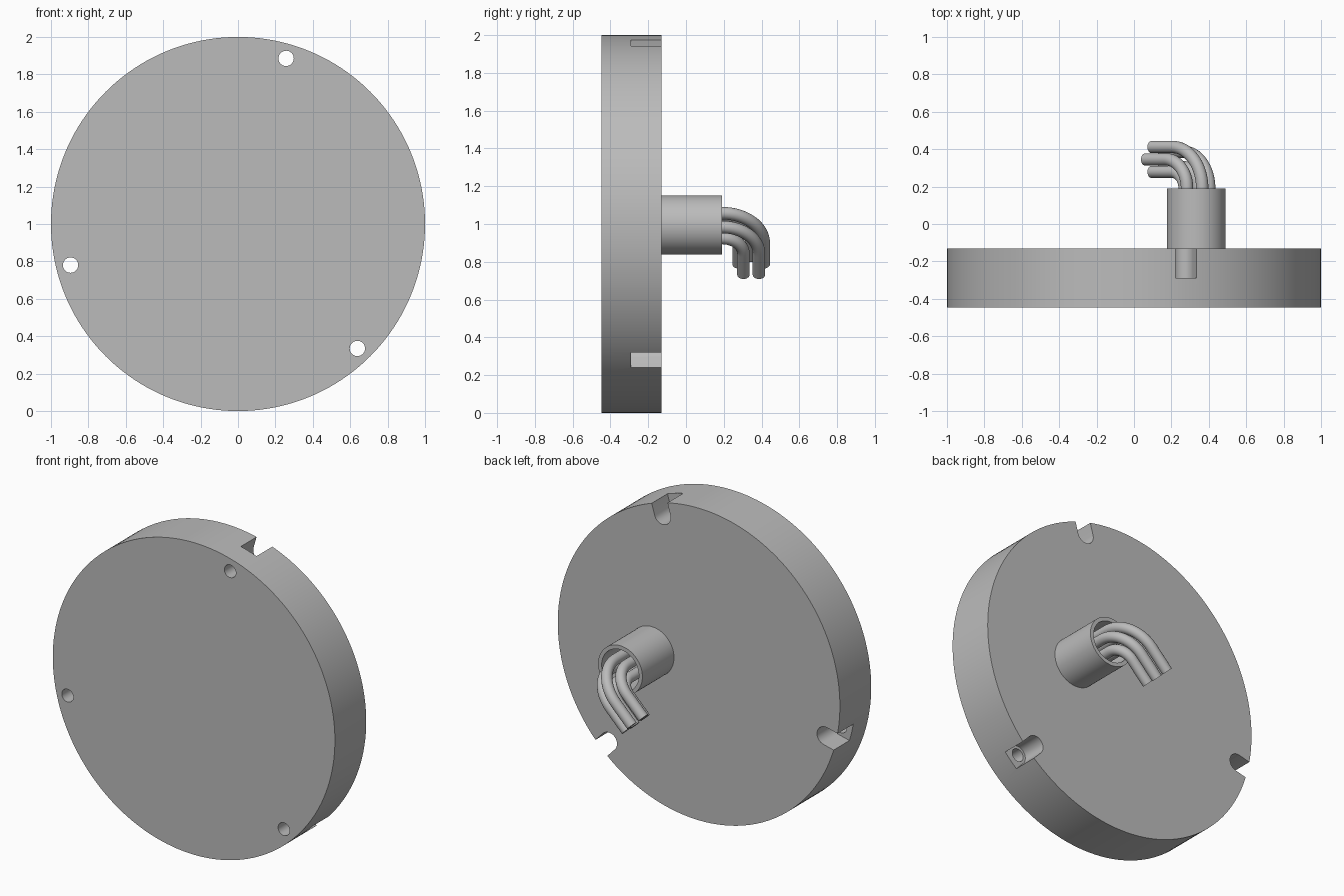
import bpy, bmesh, math
from mathutils import Vector

if "Cube" in bpy.data.objects:
    bpy.data.objects.remove(bpy.data.objects["Cube"], do_unlink=True)

grey = bpy.data.materials.new("plain grey")
grey.use_nodes = True
GREY = (0.5, 0.5, 0.5, 1)
grey.diffuse_color = GREY
grey.node_tree.nodes["Principled BSDF"].inputs["Base Color"].default_value = GREY

BACK = -0.13                       # rear face of the disc
AXIS = Vector((0.333, 0, 0.995))   # centre line of the cable outlet


def add_object(name, bm):
    bmesh.ops.recalc_face_normals(bm, faces=bm.faces)
    mesh = bpy.data.meshes.new(name)
    bm.to_mesh(mesh)
    bm.free()
    mesh.materials.append(grey)
    obj = bpy.data.objects.new(name, mesh)
    bpy.context.collection.objects.link(obj)
    return obj


def activate(obj):
    bpy.ops.object.select_all(action='DESELECT')
    obj.select_set(True)
    bpy.context.view_layer.objects.active = obj


def smooth(obj):
    activate(obj)
    bpy.ops.object.shade_smooth_by_angle(angle=math.radians(35))


def arc(cx, cz, r, start, sweep, n):
    """Points of an arc in the x-z plane."""
    return [(cx + r * math.cos(start + sweep * i / n),
             cz + r * math.sin(start + sweep * i / n)) for i in range(n)]


def prism(name, outline, y0, y1):
    """Extrude an x-z outline along y."""
    bm = bmesh.new()
    face = bm.faces.new([bm.verts.new((x, y0, z)) for x, z in outline])
    ext = bmesh.ops.extrude_face_region(bm, geom=[face])
    verts = [v for v in ext["geom"] if isinstance(v, bmesh.types.BMVert)]
    bmesh.ops.translate(bm, verts=verts, vec=(0, y1 - y0, 0))
    return add_object(name, bm)


def cut(obj, cutter):
    cutter.hide_render = True
    mod = obj.modifiers.new("cut", 'BOOLEAN')
    mod.operation, mod.solver, mod.object = 'DIFFERENCE', 'EXACT', cutter
    activate(obj)
    bpy.ops.object.modifier_apply(modifier=mod.name)
    bpy.data.objects.remove(cutter, do_unlink=True)


# Disc with three screw holes and rim slots
TAU = 2 * math.pi
disc = prism("disc", arc(0, 1, 1, 0, TAU, 160), -0.447, BACK)
for k in range(3):
    a = math.radians(73.8 + 120 * k)
    x, z = 0.922 * math.cos(a), 1 + 0.922 * math.sin(a)
    cut(disc, prism("hole_cutter", arc(x, z, 0.041, 0, TAU, 32), -0.6, 0))
    slot = arc(x, z, 0.058, a + math.pi / 2, math.pi * 20 / 19, 20)
    for px, pz in (slot[-1], slot[0]):
        slot.append((px + 0.25 * math.cos(a), pz + 0.25 * math.sin(a)))
    cut(disc, prism("slot_cutter", slot, -0.29, 0))
smooth(disc)

# Hollow cable outlet
outlet = prism("cable_outlet", arc(AXIS.x, AXIS.z, 0.157, 0, TAU, 64), BACK, 0.19)
cut(outlet, prism("bore_cutter", arc(AXIS.x, AXIS.z, 0.132, 0, TAU, 64), BACK - 0.1, 0.3))
smooth(outlet)

# Five cables in a ring, bending together down to the right
BEND, START, STRAIGHT, R = 0.155, 0.19, 0.16, 0.033
down = Vector((-1, 0, -1)).normalized()
side = Vector((1, 0, -1)).normalized()
back = Vector((0, 1, 0))
for k in range(5):
    t = TAU * k / 5
    out, across = 0.07 * math.sin(t), -0.07 * math.cos(t)
    base = AXIS + side * across
    pivot = base + back * START + down * BEND
    radius = BEND + out
    steps = [math.pi / 2 * i / 16 for i in range(17)]
    path = [(pivot + radius * (back * math.sin(s) - down * math.cos(s)),
             back * math.cos(s) + down * math.sin(s)) for s in steps]
    first, last = path[0][0].copy(), path[-1][0]
    first.y = BACK
    path = [(first, back)] + path + [(last + down * STRAIGHT, down)]
    bm = bmesh.new()
    rings = []
    for p, tangent in path:
        normal = tangent.cross(side)
        rings.append([bm.verts.new(p + R * (side * math.cos(TAU * j / 24)
                                            + normal * math.sin(TAU * j / 24)))
                      for j in range(24)])
    for a, b in zip(rings, rings[1:]):
        for j in range(24):
            bm.faces.new((a[j - 1], a[j], b[j], b[j - 1]))
    bm.faces.new(rings[0])
    bm.faces.new(rings[-1])
    smooth(add_object(f"cable_{k + 1}", bm))
